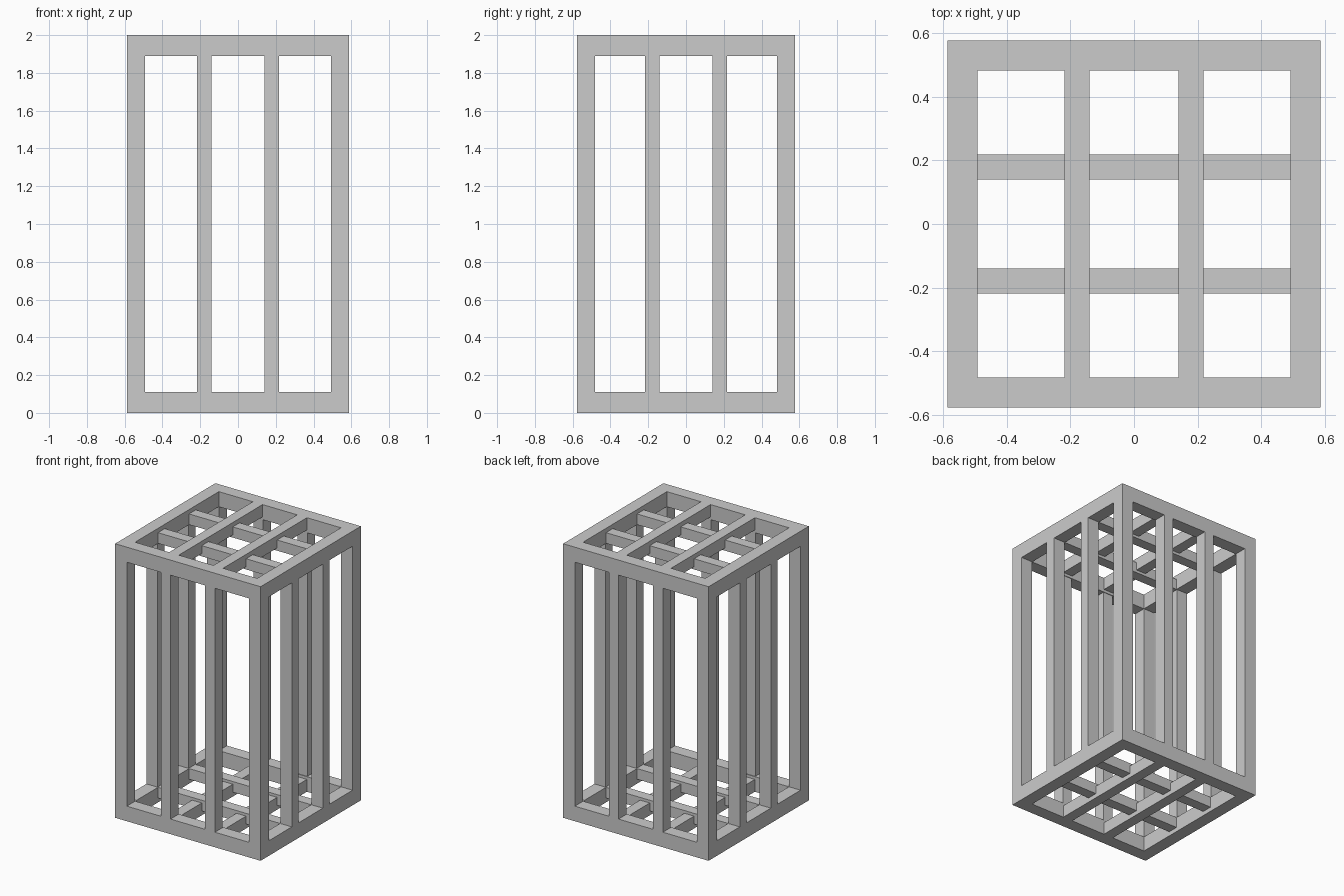
import bpy

if "Cube" in bpy.data.objects:
    bpy.data.objects.remove(bpy.data.objects["Cube"])

HX, HY, H = 0.587, 0.578, 2.0      # outer half width, half depth, height
IX, IY = 0.493, 0.483              # half size of the openings
RAIL = 0.11                        # height of top and bottom rails
BAR, DEPTH, POS = 0.078, 0.09, 0.179


def box(name, x, y, z):
    """Box from (min, max) ranges on each axis."""
    bpy.ops.mesh.primitive_cube_add(size=1, location=[(a + b) / 2 for a, b in (x, y, z)])
    ob = bpy.context.object
    ob.name = name
    ob.scale = [b - a for a, b in (x, y, z)]
    bpy.ops.object.transform_apply(location=False, rotation=False, scale=True)
    return ob


def span(c):
    return (c - BAR / 2, c + BAR / 2)


# Outer frame: a block with an opening cut through along each axis
frame = box("outer_frame", (-HX, HX), (-HY, HY), (0, H))
inner_z = (RAIL, H - RAIL)
cutters = [
    box("cutter_x", (-1, 1), (-IY, IY), inner_z),
    box("cutter_y", (-IX, IX), (-1, 1), inner_z),
    box("cutter_z", (-IX, IX), (-IY, IY), (-1, 3)),
]
bpy.context.view_layer.objects.active = frame
for c in cutters:
    m = frame.modifiers.new("opening", 'BOOLEAN')
    m.operation, m.solver, m.object = 'DIFFERENCE', 'EXACT', c
    bpy.ops.object.modifier_apply(modifier=m.name)
for c in cutters:
    bpy.data.objects.remove(c, do_unlink=True)

for i, p in enumerate((-POS, POS), 1):
    # Upright bars, flush with the four sides
    box(f"front_bar_{i}", span(p), (-HY, -HY + DEPTH), inner_z)
    box(f"back_bar_{i}", span(p), (HY - DEPTH, HY), inner_z)
    box(f"left_bar_{i}", (-HX, -HX + DEPTH), span(p), inner_z)
    box(f"right_bar_{i}", (HX - DEPTH, HX), span(p), inner_z)
    # Lengthwise bars, flush with top and bottom
    box(f"top_long_bar_{i}", span(p), (-IY, IY), (H - DEPTH, H))
    box(f"bottom_long_bar_{i}", span(p), (-IY, IY), (0, DEPTH))
    # Cross bars, set slightly inward
    box(f"top_cross_bar_{i}", (-IX, IX), span(p), (H - RAIL, H - RAIL + BAR))
    box(f"bottom_cross_bar_{i}", (-IX, IX), span(p), (RAIL - BAR, RAIL))
